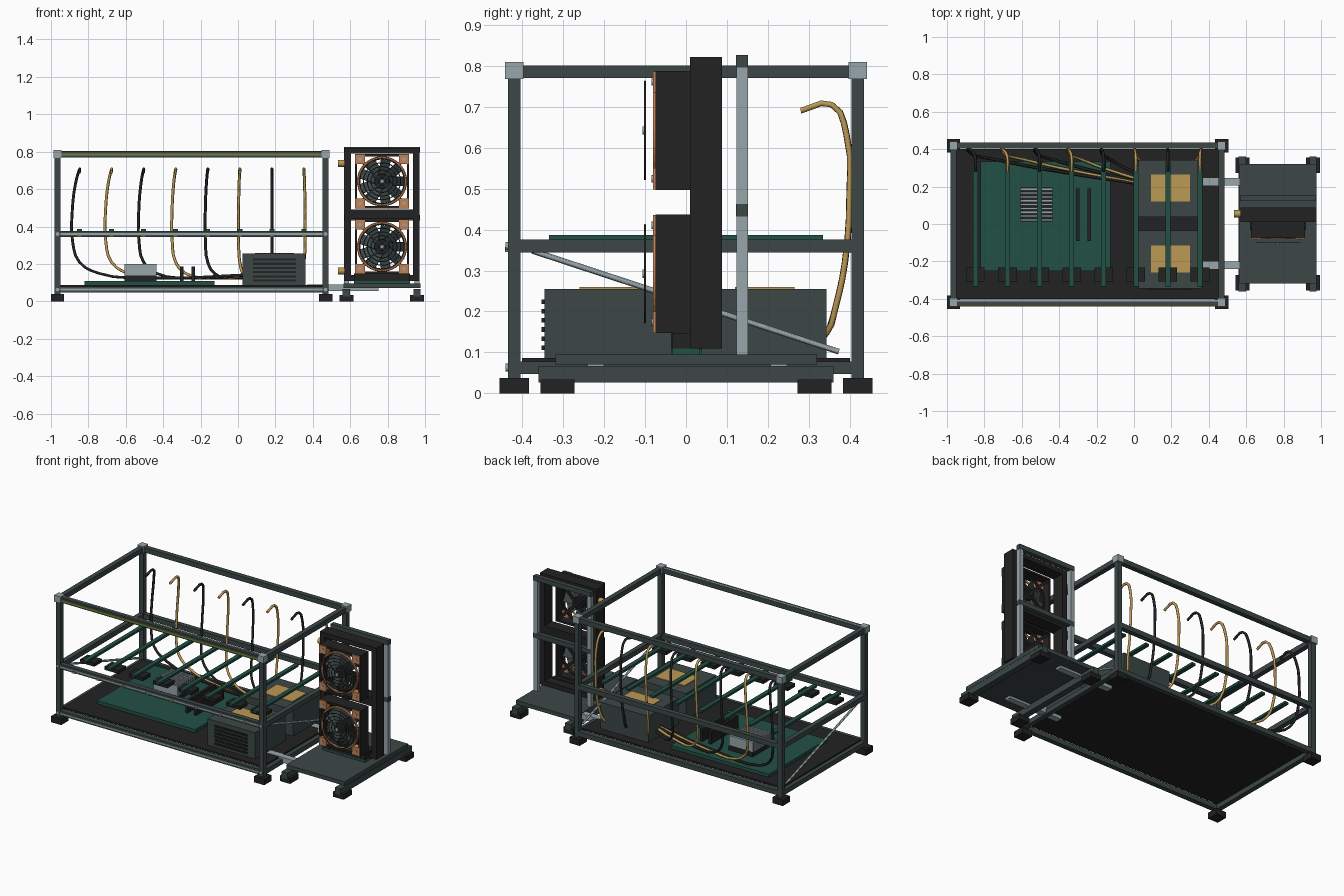
import bpy, math
from mathutils import Matrix, Vector

cube = bpy.data.objects.get("Cube")
if cube:
    bpy.data.objects.remove(cube)


def material(name, rgb):
    m = bpy.data.materials.new(name)
    m.use_nodes = True
    m.diffuse_color = (*rgb, 1)
    m.node_tree.nodes["Principled BSDF"].inputs["Base Color"].default_value = (*rgb, 1)
    return m


SLATE = material("slate grey", (.045, .062, .062))
BLACK = material("soft black", (.016, .016, .016))
STEEL = material("pale steel", (.31, .38, .40))
GREEN = material("board green", (.016, .08, .06))
GOLD = material("gold", (.50, .32, .09))
COPPER = material("copper", (.56, .22, .09))
OLIVE = material("olive strip", (.17, .24, .04))


def finish(name, mat, matrix=None):
    ob = bpy.context.object
    ob.name = name
    ob.data.materials.append(mat)
    if matrix:
        ob.matrix_world = matrix
    return ob


def box(name, mat, x, y, z):
    """Box from (low, high) ranges."""
    bpy.ops.mesh.primitive_cube_add(size=1)
    mid = Vector([(a + b) / 2 for a, b in (x, y, z)])
    size = Vector([b - a for a, b in (x, y, z)])
    return finish(name, mat, Matrix.LocRotScale(mid, None, size))


def block(name, mat, c, s):
    return box(name, mat, *[(a - b / 2, a + b / 2) for a, b in zip(c, s)])


def rod(name, mat, a, b, r, sides=12):
    a, b = Vector(a), Vector(b)
    d = b - a
    bpy.ops.mesh.primitive_cylinder_add(vertices=sides, radius=r, depth=d.length)
    ob = finish(name, mat, Matrix.LocRotScale((a + b) / 2, d.to_track_quat('Z', 'Y'), None))
    bpy.ops.object.shade_smooth_by_angle()
    return ob


def ring(name, mat, c, radius, minor):
    bpy.ops.mesh.primitive_torus_add(major_radius=radius, minor_radius=minor,
                                     major_segments=40, minor_segments=6)
    return finish(name, mat, Matrix.Translation(c) @ Matrix.Rotation(math.pi / 2, 4, 'X'))


def tube(name, mat, points, r):
    cu = bpy.data.curves.new(name, 'CURVE')
    cu.dimensions = '3D'
    cu.bevel_depth, cu.bevel_resolution, cu.resolution_u = r, 1, 3
    sp = cu.splines.new('BEZIER')
    sp.bezier_points.add(len(points) - 1)
    for p, co in zip(sp.bezier_points, points):
        p.co = co
        p.handle_left_type = p.handle_right_type = 'AUTO'
    cu.materials.append(mat)
    ob = bpy.data.objects.new(name, cu)
    bpy.context.collection.objects.link(ob)


# Open frame: posts, feet, corner blocks and three levels of rails
XL, XR, Y, T = -.965, .468, .419, .031
for x in (XL, XR):
    for y in (-Y, Y):
        block("frame_post", SLATE, (x, y, .41), (T, T, .76))
        block("frame_foot", BLACK, (x, y, .019), (.072, .072, .038))
        block("corner_block", STEEL, (x, y, .788), (.045, .045, .042))
for z in (.063, .36, .785):
    for y in (-Y, Y):
        box("long_rail", SLATE, (XL, XR), (y - T / 2, y + T / 2), (z - T / 2, z + T / 2))
    for x in (XL, XR):
        box("end_rail", SLATE, (x - T / 2, x + T / 2), (-Y, Y), (z - T / 2, z + T / 2))
for z in (.063, .36):
    block("rail_groove", STEEL, ((XL + XR) / 2, -.436, z), (XR - XL - T, .004, .009))
    for x in (XL, XR):
        rod("rail_bolt", STEEL, (x, -.43, z), (x, -.441, z), .01)
block("light_strip", OLIVE, ((XL + XR) / 2, -.437, .785), (XR - XL - .04, .006, .011))
block("top_groove", STEEL, ((XL + XR) / 2, -.41, .801), (XR - XL - .04, .01, .003))
for x in (XL, XR):
    rod("diagonal_brace", STEEL, (x, -.375, .348), (x, .373, .102), .007)
box("floor_panel", BLACK, (-.955, .455), (-.4, .4), (.077, .087))

# Riser bars with slots, clips and arching cables
for i in range(8):
    x = -.848 + .1715 * i
    block("riser_bar", GREEN, (x, 0, .38), (.027, .668, .014))
    block("riser_slot", BLACK, (x, -.27, .362), (.1, .075, .022))
    block("rail_clip", OLIVE, (x, -.438, .351), (.022, .007, .012))
    d = x - .19
    tube("power_cable", GOLD if i % 2 else BLACK, [
        (x, .28, .69), (x, .355, .705), (x + .02 * d, .392, .63),
        (x + .037 * d, .399, .48), (x + .035 * d, .388, .32), (x, .365, .21),
        (x - .1 * d, .345, .15), (x - .32 * d, .3, .125), (.19, .19, .15)], .008)

# Main board with finned cooler and memory sticks
box("main_board", GREEN, (-.82, -.126), (-.25, .335), (.088, .108))
box("cooler_base", BLACK, (-.607, -.436), (.013, .195), (.108, .137))
for i in range(9):
    block("cooler_fin", STEEL, (-.522, .022 + .0205 * i, .168), (.171, .012, .064))
box("cooler_core", BLACK, (-.6, -.443), (.018, .19), (.137, .185))
for x in (-.3, -.24):
    block("memory_stick", BLACK, (x, .05, .147), (.018, .28, .078))

# Two power supplies with labels and a slatted front
for lo, hi in ((-.345, -.036), (.038, .343)):
    box("power_supply", SLATE, (.025, .362), (lo, hi), (.087, .255))
for y in (-.187, .192):
    block("supply_label", GOLD, (.195, y, .257), (.21, .145, .005))
for i in range(6):
    block("vent_slat", BLACK, (.195, -.348, .111 + .0225 * i), (.23, .009, .011))

# Cooling stand: base, feet, link arms and uprights
SX = (.58, .957)
CX = .77
box("stand_base", SLATE, (.564, .975), (-.318, .32), (.07, .095))
for x in SX:
    block("stand_runner", SLATE, (x, 0, .047), (.04, .72, .04))
    for y in (-.314, .314):
        block("stand_foot", BLACK, (x, y, .017), (.073, .083, .034))
    block("stand_post", STEEL, (x, .137, .445), (.028, .028, .7))
for y in (-.22, .226):
    box("link_arm", STEEL, (.37, .75), (y - .02, y + .02), (.056, .09))
for z in (.447, .811):
    block("stand_crossbar", SLATE, (CX, .137, z), (.405, .029, .03))

# Radiator frame with fittings
for x in (.587, .953):
    block("radiator_side", BLACK, (x, .049, .465), (.034, .078, .71))
for z, h in ((.806, .03), (.466, .05), (.125, .03)):
    block("radiator_bar", BLACK, (CX, .049, z), (.4, .078, h))
for z in (.738, .163):
    rod("hose_fitting", GOLD, (.535, .055, z), (.575, .055, z), .019)
block("radiator_mount", GREEN, (CX, 0, .102), (.3, .066, .015))
block("mount_block", BLACK, (CX, 0, .129), (.3, .066, .038))


def fan(cz):
    half, wall = .145, .012
    for s in (-1, 1):
        block("fan_side", BLACK, (CX + s * (half - wall / 2), -.032, cz), (wall, .084, .29))
        block("fan_cap", BLACK, (CX, -.032, cz + s * (half - wall / 2)), (.29, .084, wall))
        for t in (-1, 1):
            px, pz = CX + s * .118, cz + t * .118
            block("corner_pad", COPPER, (px, -.06, pz), (.052, .04, .052))
            rod("pad_screw", STEEL, (px, -.078, pz), (px, -.084, pz), .009)
    ring("fan_rim", COPPER, (CX, -.074, cz), .127, .007)
    ring("fan_collar", BLACK, (CX, -.03, cz), .125, .009)
    centre = Matrix.Translation((CX, -.04, cz))
    # Pitched blades around the hub
    for k in range(9):
        bpy.ops.mesh.primitive_cube_add(size=1)
        finish("fan_blade", SLATE, centre @ Matrix.Rotation(k * math.tau / 9, 4, 'Y')
               @ Matrix.Translation((.072, 0, 0)) @ Matrix.Rotation(math.radians(30), 4, 'X')
               @ Matrix.Diagonal((.086, .005, .058, 1)))
    rod("fan_hub", BLACK, (CX, -.065, cz), (CX, -.005, cz), .036, 24)
    rod("hub_cap", STEEL, (CX, -.1, cz), (CX, -.106, cz), .01)
    # Rear struts and the wire guard
    for a in (45, -45):
        turn = Matrix.Rotation(math.radians(a), 4, 'Y')
        for name, mat, y, size in (("rear_strut", BLACK, 0, (.36, .012, .018, 1)),
                                   ("guard_spoke", SLATE, -.1, (.24, .004, .006, 1))):
            bpy.ops.mesh.primitive_cube_add(size=1)
            finish(name, mat, Matrix.Translation((CX, y, cz)) @ turn @ Matrix.Diagonal(size))
    for k in range(1, 7):
        ring("guard_ring", SLATE, (CX, -.1, cz), .0198 * k, .0028)


for z in (.642, .292):
    fan(z)
